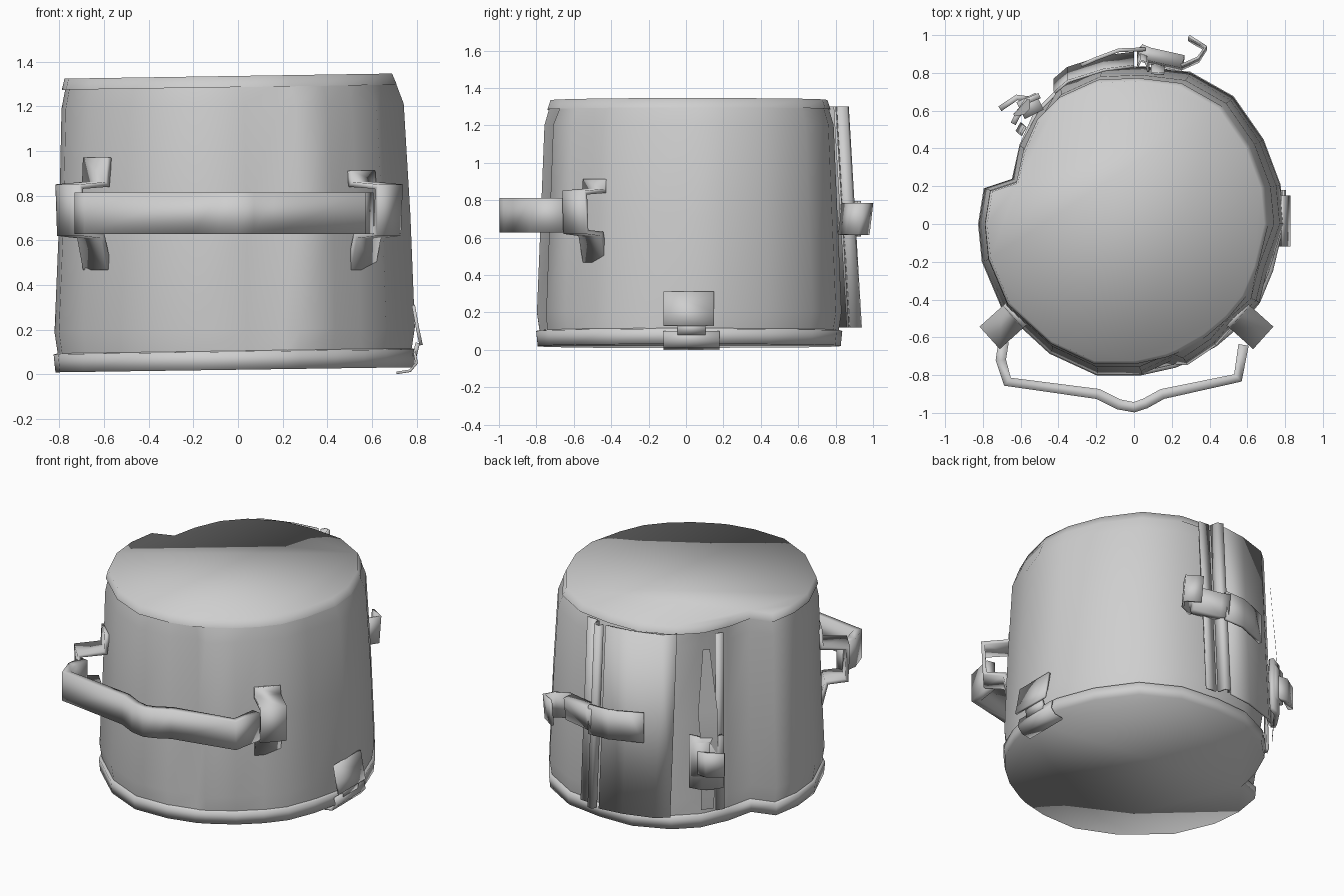
import bpy, math
from mathutils import Vector

if "Cube" in bpy.data.objects:
    bpy.data.objects.remove(bpy.data.objects["Cube"], do_unlink=True)

# One plain grey for everything
grey = bpy.data.materials.new("plain_grey")
grey.use_nodes = True
grey.diffuse_color = (0.62, 0.62, 0.62, 1)
grey.node_tree.nodes["Principled BSDF"].inputs["Base Color"].default_value = (0.62, 0.62, 0.62, 1)


def make(name, verts, faces):
    mesh = bpy.data.meshes.new(name)
    mesh.from_pydata(verts, [], faces)
    mesh.materials.append(grey)
    mesh.polygons.foreach_set("use_smooth", [True] * len(mesh.polygons))
    ob = bpy.data.objects.new(name, mesh)
    bpy.context.collection.objects.link(ob)
    return ob


# Uneven footprint of the pot, counter-clockwise, with the notch on one side
OUTLINE = [(.8, 0), (.78, .21), (.69, .45), (.53, .68), (.3, .81), (.05, .84),
           (-.18, .83), (-.4, .73), (-.53, .6), (-.61, .42), (-.65, .24), (-.8, .19),
           (-.83, 0), (-.81, -.2), (-.7, -.46), (-.45, -.69), (-.2, -.805), (.04, -.805),
           (.22, -.765), (.28, -.74), (.44, -.65), (.57, -.54), (.67, -.42), (.74, -.25)]
# Folds in the sheet of the wall: outline point -> in or out
FOLDS = {8: .94, 18: .95, 19: 1.02, 21: .97, 22: 1.0, 23: .965}


def ring(z, s, dx=0, folds={}):
    return [(x * s * folds.get(i, 1) + dx, y * s * folds.get(i, 1), z + 0.014 * x)
            for i, (x, y) in enumerate(OUTLINE)]


def loft(name, rings, cap_top=False, cap_bottom=False):
    n = len(OUTLINE)
    verts = [p for r in rings for p in r]
    faces = [(k * n + i, k * n + (i + 1) % n, (k + 1) * n + (i + 1) % n, (k + 1) * n + i)
             for k in range(len(rings) - 1) for i in range(n)]
    if cap_top:
        faces.append(tuple(range(len(verts) - n, len(verts))))
    if cap_bottom:
        faces.append(tuple(reversed(range(n))))
    return make(name, verts, faces)


# Pot: base pan, tapering folded wall, lid
loft("base_pan", [ring(.02, .985), ring(.1, .995), ring(.105, .97)], cap_bottom=True)
loft("wall", [ring(.09, .97), ring(.2, .99, 0, FOLDS), ring(.7, .965, 0, FOLDS),
              ring(1.2, .94, -.01, FOLDS), ring(1.3, .905, -.02)])
loft("lid", [ring(1.285, .92, -.025), ring(1.335, .9, -.03)], cap_top=True)


def ribbon(name, path, side, thick):
    """Bent strip following a path, as wide as the side vector."""
    side = Vector(side) / 2
    verts = [tuple(Vector(p) + s * side) for p in path for s in (-1, 1)]
    faces = [(2 * i, 2 * i + 1, 2 * i + 3, 2 * i + 2) for i in range(len(path) - 1)]
    ob = make(name, verts, faces)
    mod = ob.modifiers.new("thickness", 'SOLIDIFY')
    mod.thickness, mod.offset = thick, 0
    bpy.context.view_layer.objects.active = ob
    ob.select_set(True)
    bpy.ops.object.shade_smooth_by_angle(angle=math.radians(35))
    ob.select_set(False)
    return ob


# Front handle strap
ribbon("handle", [(x, y, .72) for x, y in
                  [(-.69, -.62), (-.705, -.72), (-.67, -.835), (-.19, -.9), (-.08, -.955), (0, -.97),
                   (.06, -.95), (.15, -.9), (.55, -.815), (.58, -.64)]], (0, 0, .185), .055)

# Brackets: strips standing out from the wall, with a tab above and below
STEP = [(.78, .97), (.79, .85), (.95, .84), (.94, .63), (.82, .62), (.78, .47)]
a = math.radians(42)
c, s = math.cos(a), math.sin(a)
for name, sx, dx, top in (("right_bracket", -1, -.05, .97), ("left_bracket", 1, -.03, .91)):
    path = [(sx * r * c + dx, .04 - r * s, min(z, top)) for r, z in STEP]
    ribbon(name, path, (s * .16, sx * c * .16, 0), .03)

# Side clasp at the foot of the wall
ribbon("foot_clasp_plate", [(.785, .015, .31), (.805, .015, .2), (.82, .015, .13)], (0, .27, 0), .015)
ribbon("foot_clasp_link", [(.805, .03, .14), (.79, .03, .08)], (0, .15, 0), .02)
ribbon("foot_clasp_hook", [(.79, .03, .1), (.8, .03, .05), (.77, .03, .015), (.71, .03, .006)],
       (0, .3, 0), .012)

# Back panels and upright guide strip
tall = (0, -.07, 1.18)
ribbon("back_panel", [(-.42, .73, .71), (-.35, .79, .71), (-.16, .85, .71), (.0, .87, .71)], tall, .015)
ribbon("back_guide", [(.02, .87, .71), (.035, .9, .71), (.065, .89, .71), (.075, .84, .71)], tall, .012)
ribbon("back_side_panel", [(.09, .835, .71), (.16, .83, .71)], tall, .012)

# Back clasp: strap, link and curled hook
ribbon("back_clasp_strap", [(-.28, .84, .7), (-.2, .875, .7), (-.08, .92, .7), (.06, .925, .7)],
       (0, 0, .19), .02)
ribbon("back_clasp_bar", [(.03, .91, .7), (.08, .89, .7), (.26, .85, .7)], (0, .02, .15), .07)
ribbon("back_clasp_hook", [(.25, .83, .7), (.34, .87, .7), (.38, .93, .7), (.33, .96, .7), (.29, .985, .7)],
       (0, .02, .17), .015)

# Corner clasp by the notch: plate, block, hook and tapering sheet
ribbon("corner_plate", [(-.5, .68, .48), (-.57, .65, .47), (-.62, .57, .46), (-.64, .53, .46)],
       (0, 0, .34), .03)
ribbon("corner_block", [(-.5, .65, .5), (-.6, .6, .5)], (0, 0, .22), .1)
ribbon("corner_hook", [(-.55, .66, .48), (-.62, .67, .48), (-.71, .61, .48)], (0, 0, .15), .03)
sheet = [(-.55, .61, 1.2), (-.58, .58, 1.2), (-.55, .66, .8), (-.63, .57, .8), (-.57, .66, .6),
         (-.64, .58, .6), (-.55, .63, .15), (-.6, .57, .15)]
make("corner_sheet", sheet, [(0, 1, 3, 2), (2, 3, 5, 4), (4, 5, 7, 6)])
ribbon("corner_guide", [(-.585, .525, .7), (-.61, .48, .7)], (.02, -.02, 1.15), .015)
